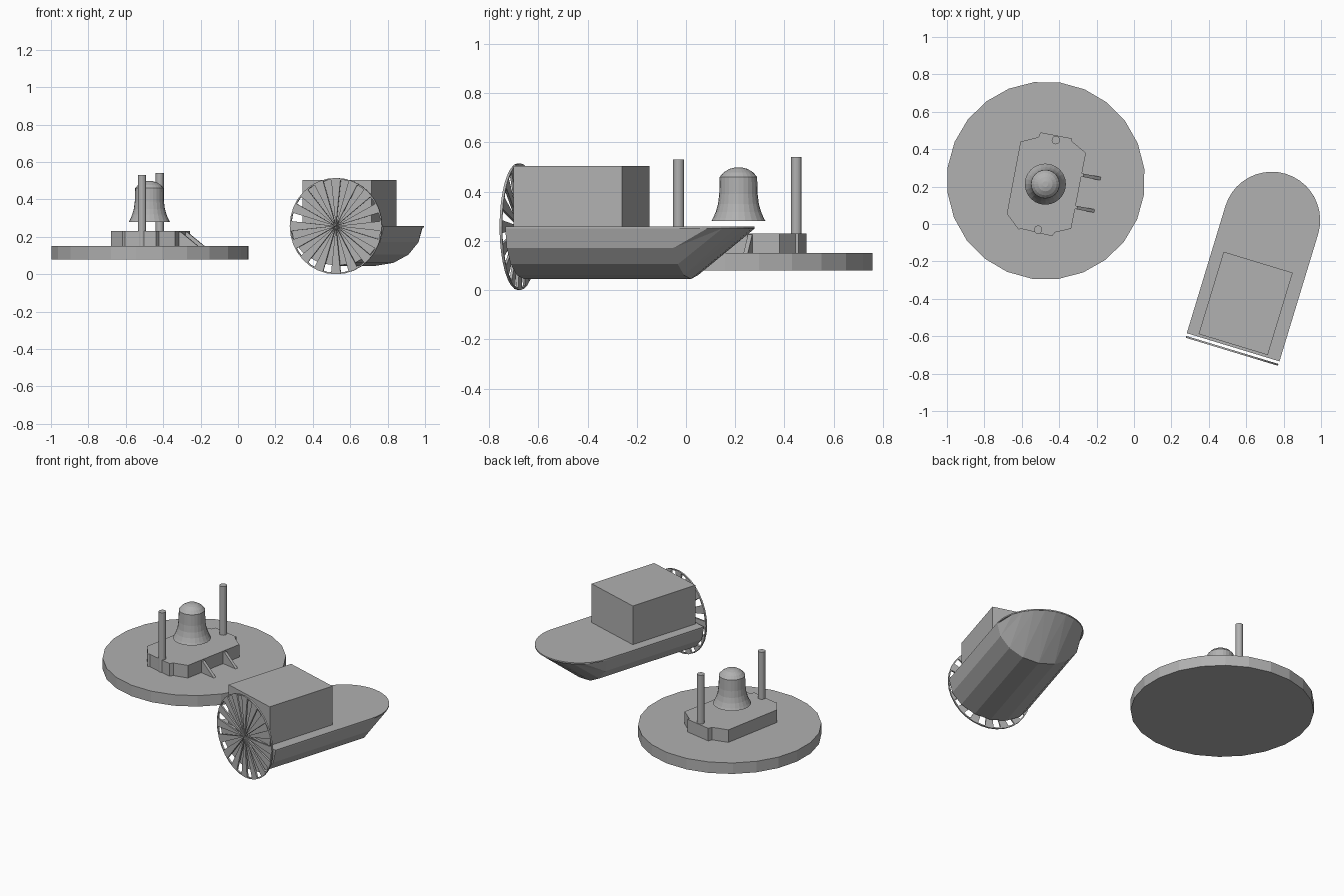
import bpy, bmesh
from math import sin, cos, pi, radians
from mathutils import Matrix

if "Cube" in bpy.data.objects:
    bpy.data.objects.remove(bpy.data.objects["Cube"])

# Darker grey used for every part
grey = bpy.data.materials.new("dark_grey")
grey.diffuse_color = (0.44, 0.44, 0.44, 1)
grey.use_nodes = True
grey.node_tree.nodes["Principled BSDF"].inputs["Base Color"].default_value = grey.diffuse_color


def make(name, verts, faces, matrix=None):
    mesh = bpy.data.meshes.new(name)
    mesh.from_pydata(verts, [], faces)
    bm = bmesh.new()
    bm.from_mesh(mesh)
    bmesh.ops.remove_doubles(bm, verts=bm.verts, dist=0.0003)
    bmesh.ops.recalc_face_normals(bm, faces=bm.faces)
    bm.to_mesh(mesh)
    bm.free()
    mesh.materials.append(grey)
    ob = bpy.data.objects.new(name, mesh)
    bpy.context.collection.objects.link(ob)
    if matrix:
        ob.matrix_world = matrix
    return ob


def prism(name, outline, z0, z1, matrix=None):
    n = len(outline)
    verts = [(x, y, z) for z in (z0, z1) for x, y in outline]
    faces = [list(range(n))[::-1], list(range(n, 2 * n))]
    faces += [(i, (i + 1) % n, n + (i + 1) % n, n + i) for i in range(n)]
    return make(name, verts, faces, matrix)


def circle(cx, cy, r, n, phase=0.0):
    return [(cx + r * cos(phase + 2 * pi * i / n), cy + r * sin(phase + 2 * pi * i / n))
            for i in range(n)]


# Round base and stepped platform
prism("round_base", circle(-0.471, 0.232, 0.53, 24, radians(7)), 0.08, 0.15)
prism("platform", [(-0.607, 0.44), (-0.51, 0.465), (-0.50, 0.49), (-0.33, 0.457),
                   (-0.335, 0.445), (-0.257, 0.38), (-0.336, -0.025), (-0.423, -0.045),
                   (-0.438, -0.065), (-0.605, -0.025), (-0.617, -0.03), (-0.68, 0.055)][::-1],
      0.15, 0.23)

# Posts either side of the bell
prism("back_post", circle(-0.418, 0.448, 0.022, 16), 0.15, 0.54)
prism("front_post", circle(-0.513, -0.03, 0.022, 16), 0.15, 0.53)

# Triangular braces on the platform edge
for i, (x, y) in enumerate([(-0.285, 0.263), (-0.318, 0.09)]):
    frame = Matrix.Translation((x, y, 0)) @ Matrix.Rotation(radians(-11), 4, 'Z') \
        @ Matrix.Rotation(pi / 2, 4, 'X')
    prism(f"brace_{i + 1}", [(-0.01, 0.15), (0.108, 0.15), (0.015, 0.225), (-0.01, 0.225)],
          -0.009, 0.009, frame)

# Bell: lathed profile, open below
profile = [(0.11, 0.28), (0.103, 0.293), (0.092, 0.318), (0.083, 0.35), (0.078, 0.39),
           (0.076, 0.46), (0.06, 0.478), (0.038, 0.492), (0.015, 0.498)]
N = 24
verts = [(-0.474 + r * cos(2 * pi * i / N), 0.213 + r * sin(2 * pi * i / N), z)
         for r, z in profile for i in range(N)]
faces = [(k * N + i, k * N + (i + 1) % N, (k + 1) * N + (i + 1) % N, (k + 1) * N + i)
         for k in range(len(profile) - 1) for i in range(N)]
faces.append(list(range((len(profile) - 1) * N, len(profile) * N)))
make("bell", verts, faces)

# Boat frame: local x to starboard, local y towards the bow, origin at the stern
boat = Matrix.Translation((0.53, -0.659, 0)) @ Matrix.Rotation(radians(-16.9), 4, 'Z')
R, L, TOP, DEPTH, S = 0.259, 0.71, 0.25, 0.205, 8

# Deck: straight sides and a round bow
arc = [(R * cos(pi * i / 20), L + R * sin(pi * i / 20)) for i in range(21)]
prism("deck", [(-R, 0), (R, 0)] + arc, TOP, 0.258, boat)

# Hull: half-round trough, then a triangular fan reaching up to the bow edge
angles = [pi * i / S for i in range(S + 1)]
fan = [pi / 2 + (a - pi / 2) * 0.65 for a in angles]
stern = [(R * cos(a), 0, TOP - DEPTH * sin(a)) for a in angles]
mid = [(x, L, z) for x, _, z in stern]
bow = [(R * cos(a), L + R * sin(a), TOP) for a in fan]
M = S + 1
faces = [(i, i + 1, M + i + 1, M + i) for i in range(S)] + [list(range(M))]
for i in range(S):
    a, b, c, d = M + i, M + i + 1, 2 * M + i + 1, 2 * M + i
    faces += [(a, b, d), (b, c, d)] if i < S // 2 else [(a, b, c), (a, c, d)]
make("hull", stern + mid + bow, faces, boat)

# Cabin
prism("cabin", [(-0.197, 0.014), (0.189, 0.014), (0.189, 0.474), (-0.197, 0.474)],
      0.255, 0.505, boat)

# Paddle wheel: thin rim and wedge blades
wheel = boat @ Matrix.Translation((0, -0.02, 0.2575)) @ Matrix.Rotation(pi / 2, 4, 'X')
T, W = 0.005, 32
verts = [(x, y, z) for r, z in ((0.2575, -T), (0.2575, T), (0.25, T), (0.25, -T))
         for x, y in circle(0, 0, r, W)]
faces = [(k * W + i, k * W + (i + 1) % W, (k + 1) % 4 * W + (i + 1) % W, (k + 1) % 4 * W + i)
         for k in range(4) for i in range(W)]
make("wheel_rim", verts, faces, wheel)
for i in range(16):
    a, h = 2 * pi * i / 16, radians(6)
    prism(f"wheel_blade_{i + 1}", [(0, 0), (0.252 * cos(a - h), 0.252 * sin(a - h)),
                                   (0.252 * cos(a + h), 0.252 * sin(a + h))],
          -T, T, wheel)
